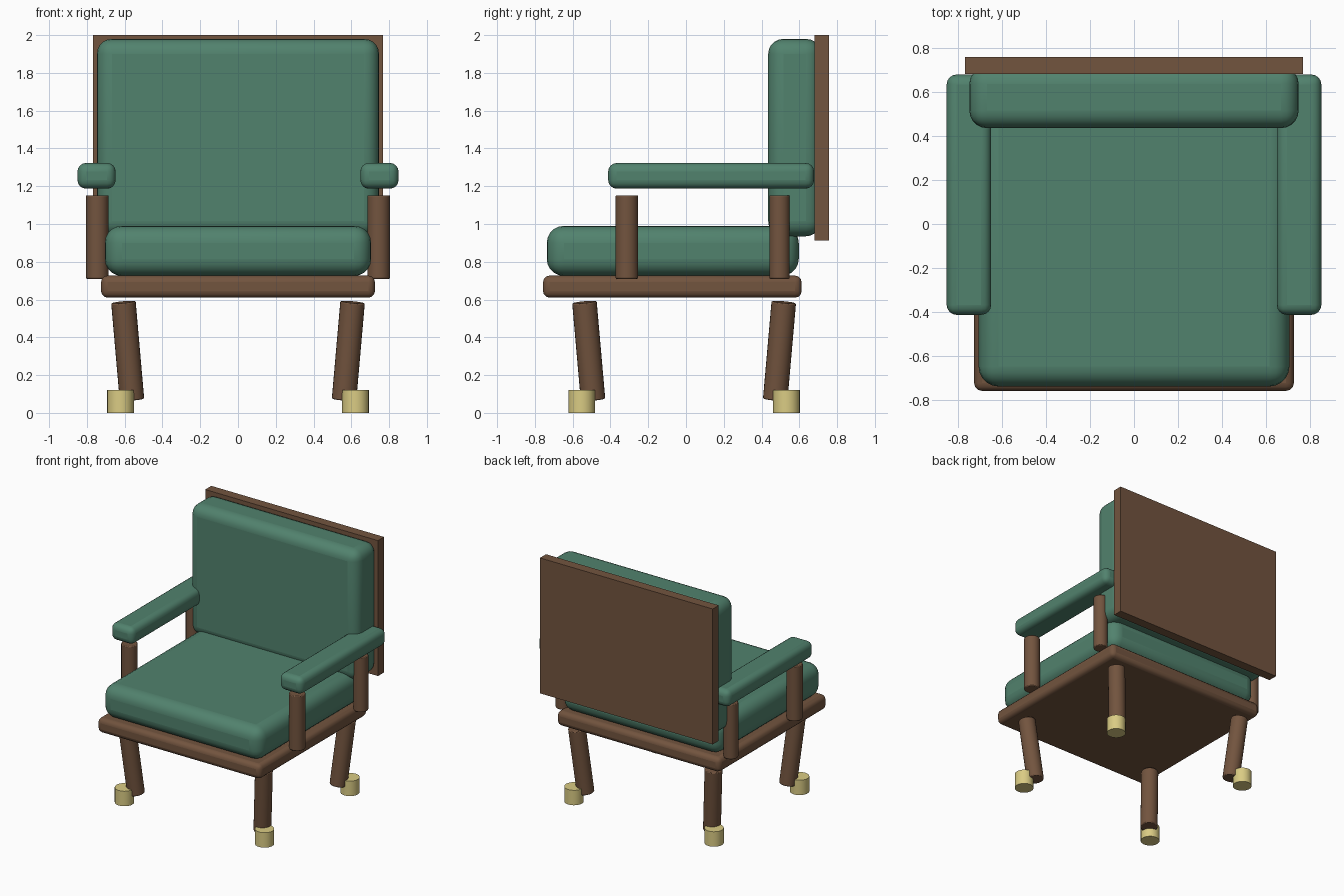
import bpy
from math import radians

if "Cube" in bpy.data.objects:
    bpy.data.objects.remove(bpy.data.objects["Cube"])


def make_mat(name, rgb):
    m = bpy.data.materials.new(name)
    m.diffuse_color = (*rgb, 1)
    m.use_nodes = True
    m.node_tree.nodes["Principled BSDF"].inputs["Base Color"].default_value = m.diffuse_color
    return m


fabric = make_mat("green_fabric", (0.083, 0.224, 0.155))
wood = make_mat("brown_wood", (0.17, 0.089, 0.049))
brass = make_mat("brass", (0.70, 0.60, 0.23))


def finish(name, mat, bevel=0, segments=4):
    ob = bpy.context.object
    ob.name = name
    ob.data.materials.append(mat)
    if bevel:
        b = ob.modifiers.new("rounding", 'BEVEL')
        b.width, b.segments = bevel, segments
        b.limit_method = 'ANGLE'
        b.angle_limit = radians(40)
    bpy.ops.object.shade_smooth_by_angle(angle=radians(35))
    return ob


def box(name, mat, lo, hi, bevel=0, segments=4):
    """Box spanning two corners, optionally rounded."""
    bpy.ops.mesh.primitive_cube_add(size=1, location=[(a + b) / 2 for a, b in zip(lo, hi)])
    bpy.context.object.scale = [b - a for a, b in zip(lo, hi)]
    bpy.ops.object.transform_apply(location=False, rotation=False, scale=True)
    return finish(name, mat, bevel, segments)


def rod(name, mat, centre, radius, length, rot=(0, 0, 0), bevel=0):
    bpy.ops.mesh.primitive_cylinder_add(vertices=24, radius=radius, depth=length,
                                        location=centre, rotation=rot)
    return finish(name, mat, bevel, 2)


# Seat and back
box("seat_base", wood, (-0.725, -0.757, 0.61), (0.725, 0.612, 0.727), 0.035, 3)
box("seat_cushion", fabric, (-0.705, -0.737, 0.725), (0.705, 0.597, 0.99), 0.09, 5)
box("back_cushion", fabric, (-0.747, 0.435, 0.935), (0.747, 0.715, 1.98), 0.08, 5)
box("back_panel", wood, (-0.767, 0.68, 0.913), (0.767, 0.757, 2.0))

for s, side in ((-1, "left"), (1, "right")):
    # Padded armrest
    xs = sorted((s * 0.648, s * 0.85))
    box(side + "_armrest", fabric, (xs[0], -0.412, 1.187), (xs[1], 0.678, 1.323), 0.045)

    # Posts, splayed legs and brass feet
    for t, end, post_y, post_r, leg_y, foot_y in (
            (-1, "front", -0.313, 0.06, -0.515, -0.552),
            (1, "back", 0.495, 0.054, 0.495, 0.532)):
        rod(f"{end}_{side}_arm_post", wood, (s * 0.745, post_y, 0.931), post_r, 0.442, bevel=0.006)
        rod(f"{end}_{side}_leg", wood, (s * 0.584, leg_y, 0.328), 0.065, 0.52,
            (radians(-5 * t), radians(5 * s), 0), 0.006)
        rod(f"{end}_{side}_foot", brass, (s * 0.622, foot_y, 0.06), 0.071, 0.12)
